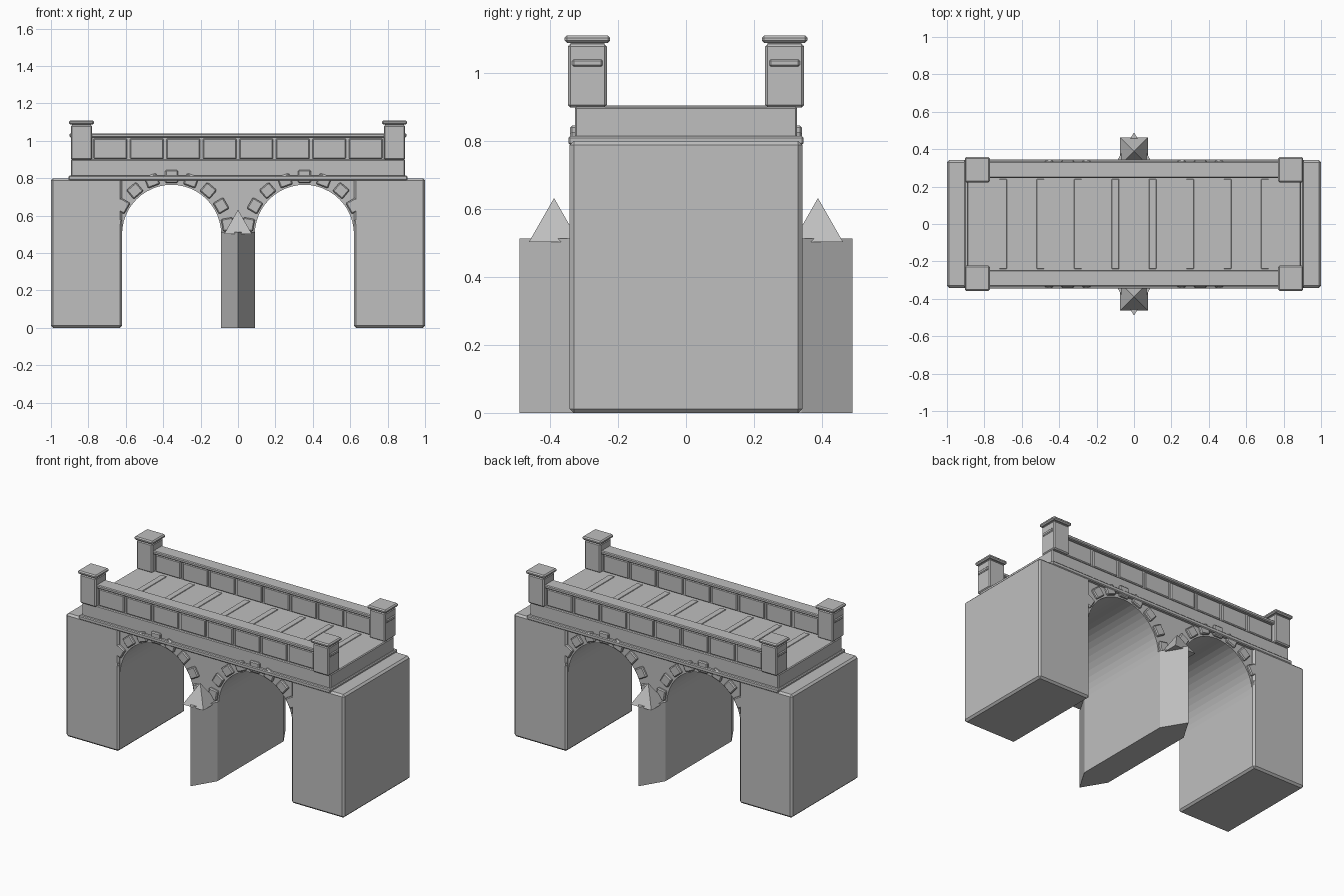
import bpy, bmesh, math
from mathutils import Matrix, Vector

cube = bpy.data.objects.get("Cube")
if cube:
    bpy.data.objects.remove(cube, do_unlink=True)

stone = bpy.data.materials.new("grey_stone")
stone.use_nodes = True
GREY = (0.52, 0.52, 0.52, 1)
stone.diffuse_color = GREY
stone.node_tree.nodes["Principled BSDF"].inputs["Base Color"].default_value = GREY


def finish(name, bm, bevel=0):
    bmesh.ops.recalc_face_normals(bm, faces=bm.faces)
    mesh = bpy.data.meshes.new(name)
    bm.to_mesh(mesh)
    bm.free()
    mesh.materials.append(stone)
    obj = bpy.data.objects.new(name, mesh)
    bpy.context.collection.objects.link(obj)
    if bevel:
        mod = obj.modifiers.new("Bevel", "BEVEL")
        mod.width = bevel
        mod.segments = 1
    return obj


def box(name, x, y, z, bevel=0.005, turn=None):
    """Box from (min, max) ranges, optionally moved by a matrix."""
    bm = bmesh.new()
    bmesh.ops.create_cube(bm, size=1)
    for v in bm.verts:
        v.co = Vector([(r[0] + r[1]) / 2 + c * (r[1] - r[0]) for r, c in zip((x, y, z), v.co)])
    if turn:
        bm.transform(turn)
    return finish(name, bm, bevel)


def prism(name, points, offset):
    """Extrude a closed outline along an offset."""
    bm = bmesh.new()
    face = bm.faces.new([bm.verts.new(p) for p in points])
    out = bmesh.ops.extrude_face_region(bm, geom=[face])
    verts = [g for g in out["geom"] if isinstance(g, bmesh.types.BMVert)]
    bmesh.ops.translate(bm, verts=verts, vec=offset)
    return finish(name, bm)


def span(centre, half):
    return (centre - half, centre + half)


ARCH_X, ARCH_R, SPRING = 0.355, 0.265, 0.5
WALL_Y, DECK_Z, RAIL_Y, POST_X = 0.325, 0.9, 0.29, 0.837

# Abutments
for side, s in (("left", 1), ("right", -1)):
    box(side + "_abutment", span(s * 0.81, 0.19), (-0.342, 0.342), (0, 0.8), 0.012)

# Arched wall between the abutments
STEPS = 24
outline = [(-0.63, SPRING)]
for cx in (-ARCH_X, ARCH_X):
    for i in range(STEPS + 1):
        a = math.pi * (1 - i / STEPS)
        outline.append((cx + ARCH_R * math.cos(a), SPRING + ARCH_R * math.sin(a)))
outline += [(0.63, SPRING), (0.63, 0.8), (-0.63, 0.8)]
prism("arch_wall", [(x, -WALL_Y, z) for x, z in outline], (0, 2 * WALL_Y, 0))

# Pointed central pier
pier = [(0, -0.49), (0.09, -0.34), (0.09, 0.34), (0, 0.49), (-0.09, 0.34), (-0.09, -0.34)]
prism("central_pier", [(x, y, 0) for x, y in pier], (0, 0, 0.513))

# Deck and cornice
box("cornice", (-0.905, 0.905), (-0.346, 0.346), (0.788, 0.814))
box("deck", (-0.893, 0.893), (-0.327, 0.327), (0.8, DECK_Z))
for i in range(8):
    box(f"deck_strip_{i + 1}", span((i - 3.5) * 0.2, 0.02), (-0.24, 0.24), (0.89, 0.904), 0.002)

for face, f in (("front", -1), ("back", 1)):
    # Pyramid cap on the pier nose
    bm = bmesh.new()
    bmesh.ops.create_cone(bm, cap_ends=True, segments=4, radius1=0.105, radius2=0, depth=0.13)
    bm.transform(Matrix.Translation((0, f * 0.388, 0.567)) @ Matrix.Rotation(math.pi / 4, 4, "Z"))
    finish(face + "_pier_cap", bm)

    # Arch stones
    for side, s in (("left", 1), ("right", -1)):
        for i in range(-4, 5):
            turn = Matrix.Translation((s * ARCH_X, 0, SPRING)) @ Matrix.Rotation(math.radians(20 * i), 4, "Y")
            box(f"{face}_{side}_arch_stone_{i + 5}", (-0.034, 0.034), span(f * 0.32, 0.021),
                (0.274, 0.345 if i == 0 else 0.337), 0.006, turn)

    # Parapet wall with raised panels and coping
    y = f * RAIL_Y
    box(face + "_parapet", (-0.79, 0.79), span(y, 0.024), (0.89, 1.025), 0)
    for i in range(8):
        box(f"{face}_panel_{i + 1}", span((i - 3.5) * 0.195, 0.0895), span(y, 0.035), (0.903, 1.013))
    box(face + "_coping", (-0.9, 0.9), span(y, 0.045), (1.018, 1.04))

    # Corner posts with caps
    for side, s in (("left", 1), ("right", -1)):
        x = s * POST_X
        box(f"{face}_{side}_post", span(x, 0.057), span(y, 0.057), (DECK_Z - 0.002, 1.085), 0.007)
        box(f"{face}_{side}_post_neck", span(x, 0.05), span(y, 0.05), (1.08, 1.095), 0)
        box(f"{face}_{side}_post_cap", span(x, 0.067), span(y, 0.067), (1.088, 1.11), 0.007)
